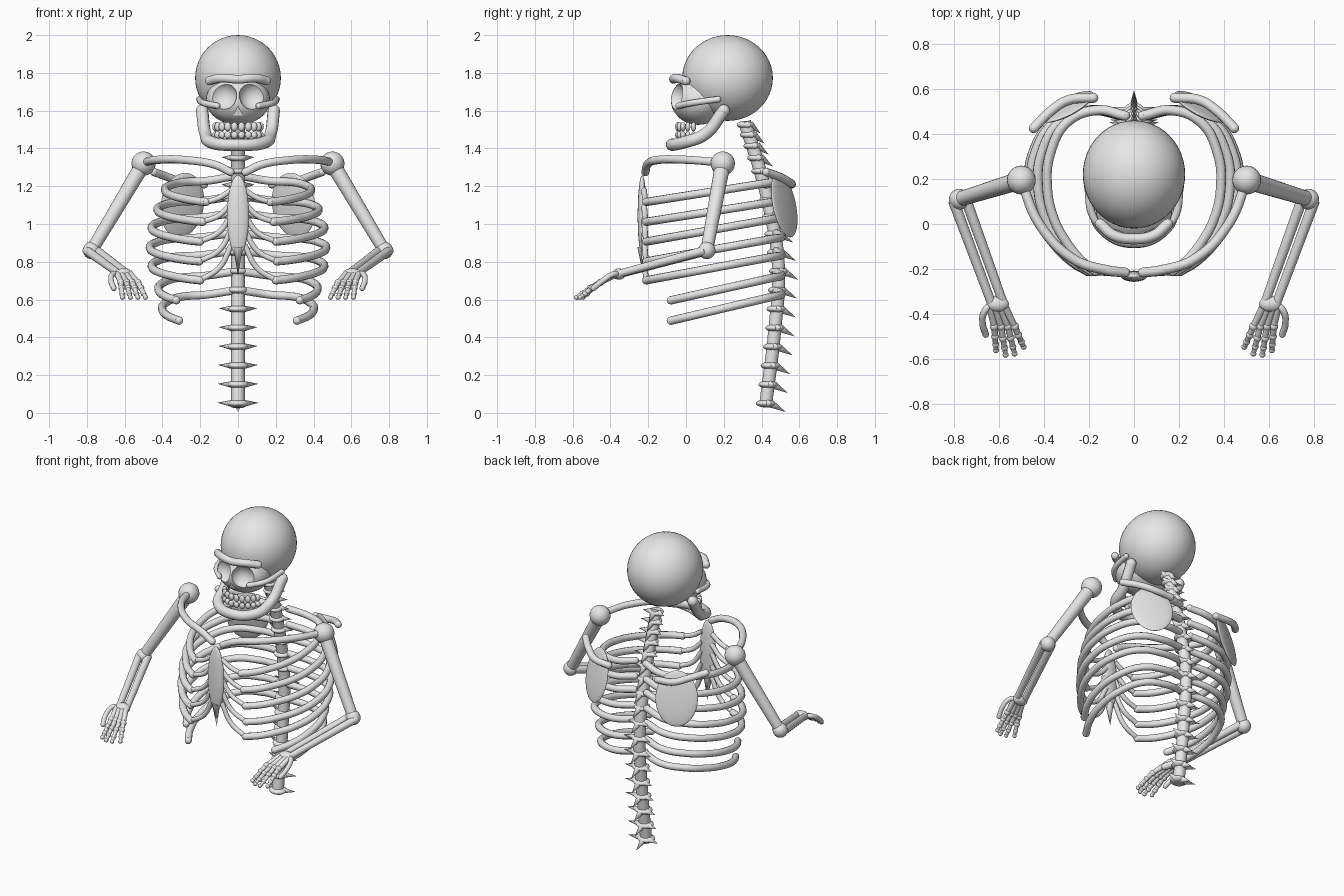
import bpy, bmesh, math
from mathutils import Vector, Matrix

cube = bpy.data.objects.get("Cube")
if cube:
    bpy.data.objects.remove(cube, do_unlink=True)

bone = bpy.data.materials.new("bone_grey")
bone.use_nodes = True
bone.diffuse_color = (0.8, 0.8, 0.8, 1)
bone.node_tree.nodes["Principled BSDF"].inputs["Base Color"].default_value = (0.8, 0.8, 0.8, 1)


def finish(name, mesh):
    mesh.materials.clear()
    mesh.materials.append(bone)
    mesh.shade_smooth()
    mesh.set_sharp_from_angle(angle=math.radians(40))
    obj = bpy.data.objects.new(name, mesh)
    bpy.context.collection.objects.link(obj)
    return obj


def from_bmesh(name, bm):
    mesh = bpy.data.meshes.new(name)
    bm.to_mesh(mesh)
    bm.free()
    return finish(name, mesh)


def ellipsoid(name, center, radii, rot=None, seg=24):
    bm = bmesh.new()
    bmesh.ops.create_uvsphere(bm, u_segments=seg, v_segments=seg // 2, radius=1)
    m = Matrix.Translation(center) @ (rot or Matrix()) @ Matrix.Diagonal((*radii, 1))
    bmesh.ops.transform(bm, matrix=m, verts=bm.verts)
    return from_bmesh(name, bm)


def cone(name, start, end, r1, r2=0.0, seg=12):
    a, b = Vector(start), Vector(end)
    bm = bmesh.new()
    bmesh.ops.create_cone(bm, cap_ends=True, segments=seg, radius1=r1, radius2=r2, depth=(b - a).length)
    m = Matrix.Translation((a + b) / 2) @ (b - a).to_track_quat('Z', 'Y').to_matrix().to_4x4()
    bmesh.ops.transform(bm, matrix=m, verts=bm.verts)
    return from_bmesh(name, bm)


def baked(obj):
    """Mesh copy of an object with its modifiers or bevel applied."""
    graph = bpy.context.evaluated_depsgraph_get()
    graph.update()
    return bpy.data.meshes.new_from_object(obj.evaluated_get(graph))


def tube(name, points, radius, round_ends=False):
    curve = bpy.data.curves.new(name + "_path", 'CURVE')
    curve.dimensions = '3D'
    curve.bevel_depth = radius
    curve.bevel_resolution = 3
    curve.resolution_u = 8
    curve.use_fill_caps = True
    sp = curve.splines.new('BEZIER')
    sp.bezier_points.add(len(points) - 1)
    for p, co in zip(sp.bezier_points, points):
        p.co = co
        p.handle_left_type = p.handle_right_type = 'AUTO'
    path = bpy.data.objects.new(name + "_path", curve)
    bpy.context.collection.objects.link(path)
    mesh = baked(path)
    bpy.data.objects.remove(path, do_unlink=True)
    if round_ends:
        for i in (0, -1):
            ellipsoid(name + "_end", points[i], (radius,) * 3, seg=12)
    return finish(name, mesh)


def both_sides(points):
    """Open half path from the side to the middle, completed by its mirror."""
    return points + [(-x, y, z) for x, y, z in reversed(points[:-1])]


# Skull: cranium, face with eye sockets and nose opening
ellipsoid("cranium", (0, 0.22, 1.773), (0.227, 0.24, 0.227), seg=48)
face = ellipsoid("face", (0, 0.065, 1.655), (0.17, 0.145, 0.13), seg=40)
cutters = [ellipsoid("socket_cutter", (s * 0.082, -0.07, 1.68), (0.076, 0.068, 0.076)) for s in (1, -1)]
cutters.append(cone("nose_cutter", (0, -0.06, 1.575), (0, -0.06, 1.65), 0.035, 0.005, 3))
for c in cutters:
    mod = face.modifiers.new("cut", 'BOOLEAN')
    mod.operation, mod.object, mod.solver = 'DIFFERENCE', c, 'EXACT'
cut_mesh = baked(face)
for o in cutters + [face]:
    bpy.data.objects.remove(o, do_unlink=True)
finish("face", cut_mesh)

tube("brow", both_sides([(0.15, 0.0, 1.758), (0.09, -0.05, 1.772), (0, -0.066, 1.766)]), 0.024, True)
tube("jaw", both_sides([(0.19, 0.2, 1.6), (0.172, 0.1, 1.475), (0.14, -0.01, 1.432), (0, -0.075, 1.42)]), 0.033, True)
for s in (1, -1):
    tube("cheekbone", [(s * 0.11, -0.04, 1.625), (s * 0.18, 0.03, 1.64), (s * 0.205, 0.17, 1.66)], 0.017, True)

# Teeth: two arched rows
for row, z, size in (("upper", 1.515, 0.025), ("lower", 1.471, 0.02)):
    for i in range(10):
        a = math.pi * (i + 0.5) / 10
        ellipsoid(row + "_tooth", (0.12 * math.cos(a), 0.055 - 0.1 * math.sin(a), z),
                  (0.018, 0.014, size), seg=12)

# Spine: column, vertebrae and their processes
SPINE = [(0.31, 1.54), (0.39, 1.29), (0.45, 1.05), (0.49, 0.76), (0.47, 0.44), (0.42, 0.03)]


def spine_y(z):
    for (y0, z0), (y1, z1) in zip(SPINE, SPINE[1:]):
        if z >= z1:
            return y0 + (y1 - y0) * (z - z0) / (z1 - z0)
    return SPINE[-1][0]


tube("spinal_column", [(0, y, z) for y, z in SPINE], 0.036)
z = 1.525
for i in range(18):
    t = i / 17
    y = spine_y(z)
    ellipsoid("vertebra", (0, y, z), (0.046 + 0.01 * t, 0.046 + 0.006 * t, 0.021))
    cone("spinous_process", (0, y + 0.025, z), (0, y + 0.08 + 0.025 * min(1, 2 * t), z - 0.045), 0.022)
    for s in (1, -1):
        cone("transverse_process", (s * 0.025, y + 0.01, z), (s * (0.08 + 0.03 * t), y + 0.03, z + 0.004), 0.02)
    z -= min(0.1, 0.053 + 0.0055 * i)

# Ribs: back height, front height, half width, cartilage height at the sternum
RIBS = [(1.225, 1.115, 0.385, 1.18), (1.12, 1.01, 0.425, 1.11), (1.03, 0.905, 0.455, 1.05),
        (0.925, 0.8, 0.465, 0.97), (0.83, 0.7, 0.455, 0.89), (0.72, 0.565, 0.42, None), (0.62, 0.455, 0.40, None)]
PLAN = [(0.1, 0.48), (0.42, 0.505), (0.76, 0.455), (0.96, 0.32), (1, 0.16), (0.92, 0.02), (0.78, -0.08)]
FRONT = [(0.6, -0.165), (0.44, -0.21)]
for s in (1, -1):
    for back, front, width, sternal in RIBS:
        plan = PLAN + (FRONT if sternal else [])
        path = [(s * width * u, y, front + (back - front) * (y + 0.22) / 0.7) for u, y in plan]
        # the rib climbs a little where it meets the spine
        path[0] = (path[0][0], path[0][1], path[0][2] + 0.025)
        tube("rib", path, 0.022, True)
        if sternal:
            x, y, z = path[-1]
            tube("rib_cartilage", [(x, y, z), (s * 0.1, -0.217, z + (sternal - z) * 0.35),
                                   (s * 0.035, -0.222, sternal)], 0.015)

# Breastbone
ellipsoid("sternum", (0, -0.232, 1.045), (0.058, 0.024, 0.215))
cone("sternum_tip", (0, -0.232, 0.88), (0, -0.225, 0.725), 0.026)

# Shoulders and arms
for s in (1, -1):
    def side(x, y, z):
        return Vector((s * x, y, z))

    tube("collarbone", [side(0.04, -0.215, 1.275), side(0.12, -0.205, 1.313), side(0.27, -0.155, 1.338),
                        side(0.42, 0.0, 1.34), side(0.5, 0.19, 1.325)], 0.022, True)
    turn = Matrix.Rotation(-s * math.radians(28), 4, 'Z') @ Matrix.Rotation(math.radians(12), 4, 'X')
    ellipsoid("shoulder_blade", side(0.295, 0.52, 1.1), (0.13, 0.018, 0.175), turn, 32)
    tube("shoulder_blade_ridge", [side(0.18, 0.56, 1.21), side(0.29, 0.55, 1.22), side(0.37, 0.5, 1.248),
                                  side(0.445, 0.425, 1.275)], 0.022, True)

    shoulder, elbow, wrist = side(0.5, 0.195, 1.32), side(0.775, 0.11, 0.86), side(0.605, -0.355, 0.735)
    ellipsoid("shoulder_joint", shoulder, (0.064,) * 3)
    cone("upper_arm", shoulder, elbow, 0.041, 0.033, 20)
    ellipsoid("elbow_joint", elbow, (0.046,) * 3)
    for k in (-1, 1):
        off = side(0.026 * k, -0.008 * k, 0)
        cone("forearm_bone", elbow + off, wrist + off * 0.9, 0.024, 0.02, 16)
    ellipsoid("wrist", wrist, (0.05, 0.036, 0.03))

    # Fingers: a palm bone and three segments joined by knuckles
    for k, (kx, tx, ty) in enumerate([(0.53, 0.49, -0.545), (0.56, 0.53, -0.575),
                                      (0.59, 0.57, -0.58), (0.62, 0.612, -0.56)]):
        knuckle, tip = side(kx, -0.455, 0.69), side(tx, ty, 0.612)
        root = wrist + side(0.022 * (k - 1.5), -0.015, 0)
        stops = [root, knuckle, knuckle.lerp(tip, 0.42) + side(0, 0, 0.004), knuckle.lerp(tip, 0.75), tip]
        for j, (a, b) in enumerate(zip(stops, stops[1:])):
            r = 0.017 - 0.0018 * j
            cone("finger_bone", a, b, r, r * 0.85)
            ellipsoid("finger_knuckle", b, (r * 1.15,) * 3, seg=12)
    thumb = [wrist + side(0.025, 0, 0), side(0.662, -0.385, 0.735), side(0.672, -0.44, 0.7), side(0.658, -0.49, 0.66)]
    tube("thumb", thumb, 0.015, True)
